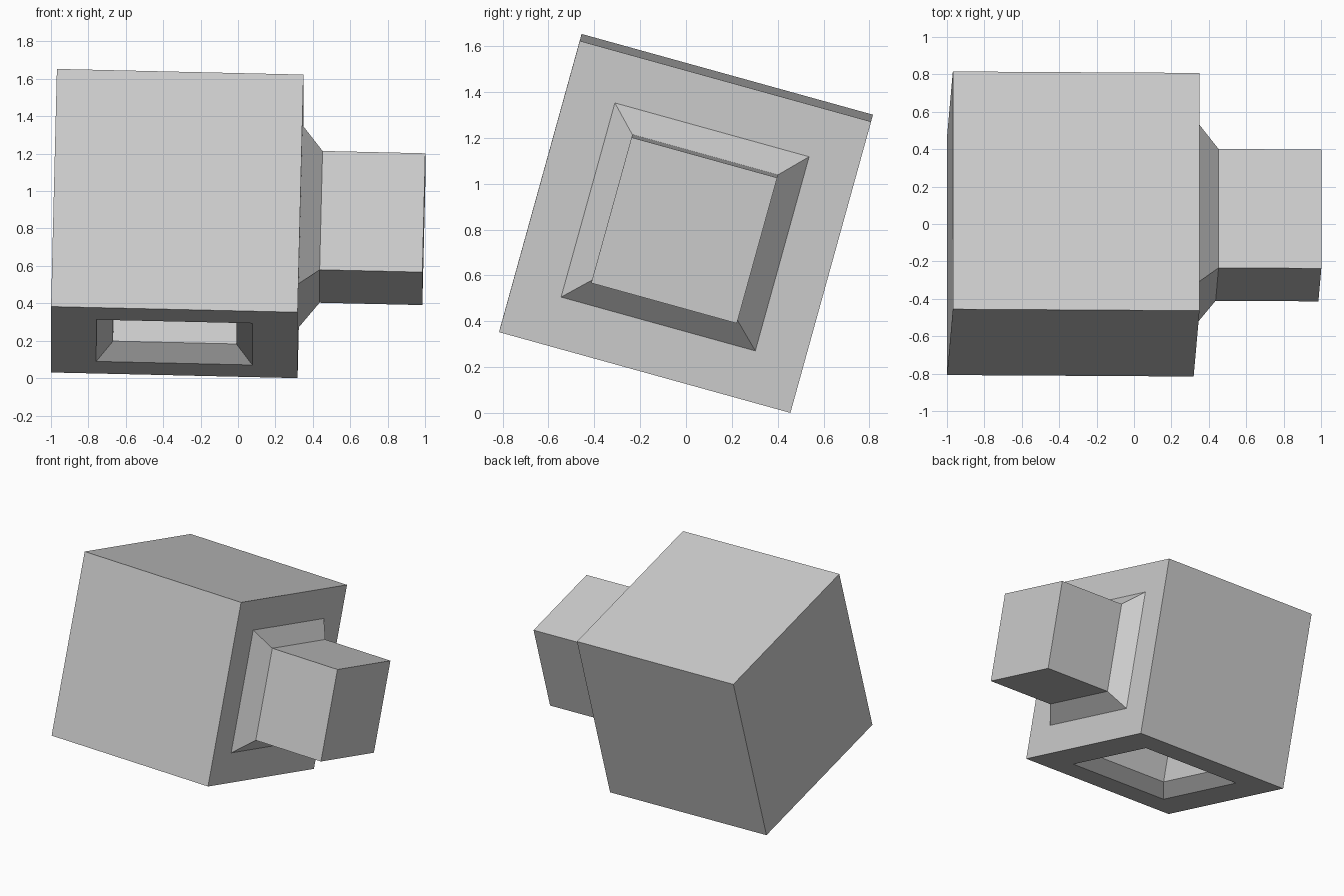
import bpy, bmesh
from mathutils import Vector, Matrix

if "Cube" in bpy.data.objects:
    bpy.data.objects.remove(bpy.data.objects["Cube"])

H = 0.6594  # half the block's side

grey = bpy.data.materials.new("mid grey")
grey.diffuse_color = (0.61, 0.61, 0.61, 1)
grey.use_nodes = True
grey.node_tree.nodes["Principled BSDF"].inputs["Base Color"].default_value = grey.diffuse_color

bm = bmesh.new()
bmesh.ops.create_cube(bm, size=2 * H)


def facing(direction):
    return max(bm.faces, key=lambda f: f.normal.dot(direction))


def inset(face, thickness):
    bmesh.ops.inset_individual(bm, faces=[face], thickness=thickness * H,
                               use_even_offset=True)


def stepped_square(direction, margin, flare, rise, length):
    """Inset a face, taper it in or out, then run a straight square shaft."""
    direction = Vector(direction)
    bm.normal_update()
    face = facing(direction)
    inset(face, margin)
    inset(face, flare)
    bmesh.ops.translate(bm, verts=face.verts, vec=direction * rise * H)
    shaft = bmesh.ops.extrude_discrete_faces(bm, faces=[face])["faces"][0]
    bmesh.ops.translate(bm, verts=shaft.verts, vec=direction * length * H)


# flared peg on the side, matching tapered socket underneath
stepped_square((1, 0, 0), 1 / 3, 1 / 6, 1 / 6, 5 / 6)
stepped_square((0, 0, -1), 0.367, 0.133, -0.137, -0.863)
bmesh.ops.recalc_face_normals(bm, faces=bm.faces)

# tilt the whole block
u = Vector((0.9997, -0.006, -0.023)).normalized()
v = Vector((0, 0.9635, -0.267))
v = (v - u * v.dot(u)).normalized()
w = u.cross(v)
tilt = Matrix((u, v, w)).transposed().to_4x4()
bmesh.ops.transform(bm, matrix=tilt, verts=bm.verts)
low = min(p.co.z for p in bm.verts)
left = min(p.co.x for p in bm.verts)
bmesh.ops.translate(bm, verts=bm.verts, vec=(-1 - left, 0, -low))

mesh = bpy.data.meshes.new("connector_block")
bm.to_mesh(mesh)
bm.free()
mesh.materials.append(grey)
block = bpy.data.objects.new("connector_block", mesh)
bpy.context.collection.objects.link(block)
